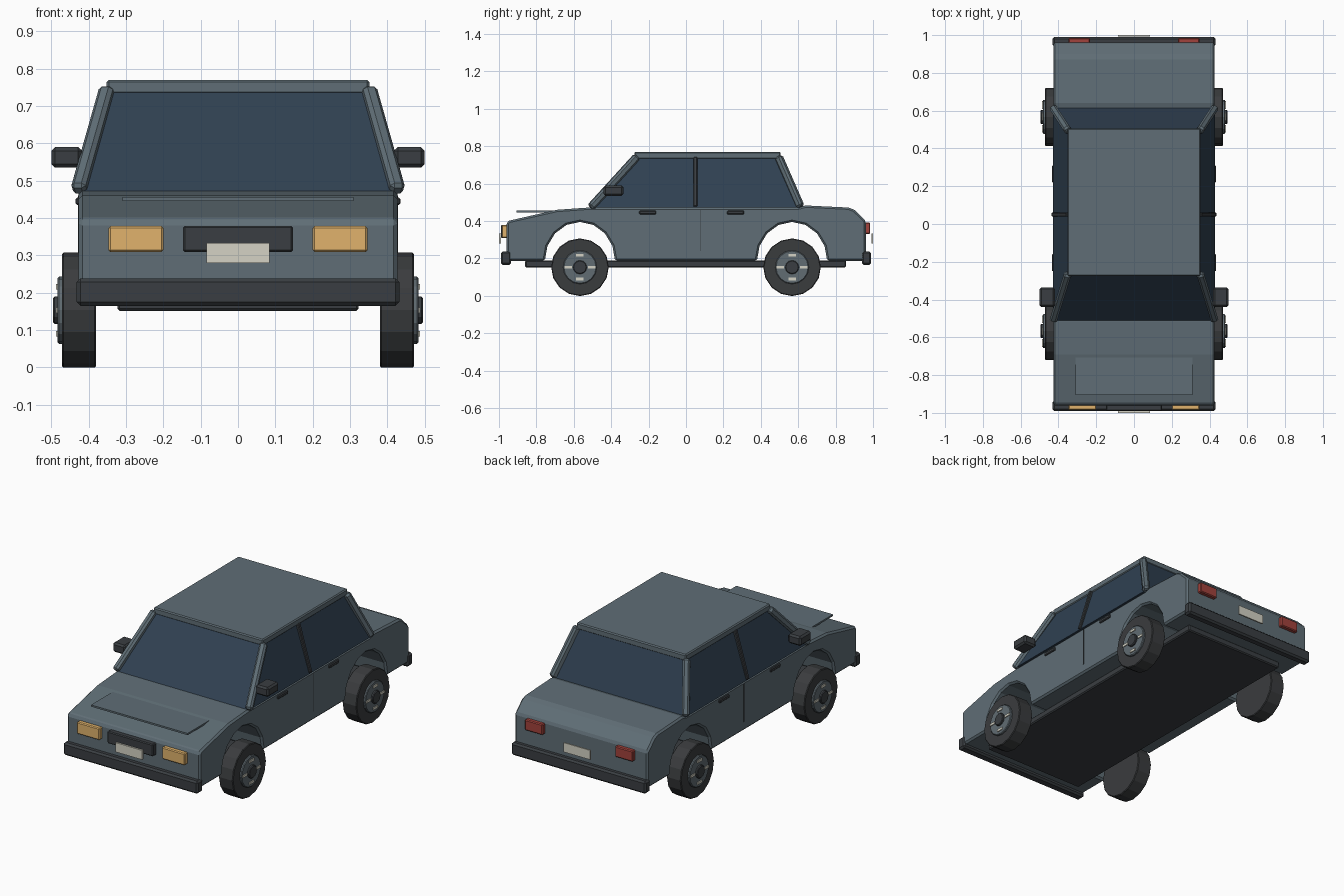
import bpy, bmesh, math
from mathutils import Vector

if "Cube" in bpy.data.objects:
    bpy.data.objects.remove(bpy.data.objects["Cube"])


def material(name, rgb):
    m = bpy.data.materials.new(name)
    m.diffuse_color = (*rgb, 1)
    m.use_nodes = True
    m.node_tree.nodes["Principled BSDF"].inputs["Base Color"].default_value = m.diffuse_color
    return m


PAINT = material("paint", (0.115, 0.155, 0.18))
TRIM = material("trim", (0.042, 0.048, 0.054))
GLASS = material("glass", (0.029, 0.052, 0.083))
RUBBER = material("rubber", (0.042, 0.045, 0.048))
STEEL = material("steel", (0.12, 0.15, 0.17))
AMBER = material("amber", (0.75, 0.45, 0.15))
RED = material("red", (0.36, 0.055, 0.045))
PALE = material("pale", (0.66, 0.65, 0.56))


def finish(name, bm, mat, bevel=0):
    bmesh.ops.recalc_face_normals(bm, faces=bm.faces)
    me = bpy.data.meshes.new(name)
    bm.to_mesh(me)
    bm.free()
    me.materials.append(mat)
    ob = bpy.data.objects.new(name, me)
    bpy.context.collection.objects.link(ob)
    if bevel:
        b = ob.modifiers.new("bevel", 'BEVEL')
        b.width, b.segments, b.limit_method = bevel, 1, 'ANGLE'
        b.angle_limit = math.radians(40)
    return ob


def box(name, x, y, z, mat, bevel=0):
    """Box given by its (min, max) range on each axis."""
    bm = bmesh.new()
    bmesh.ops.create_cube(bm, size=1)
    for v in bm.verts:
        v.co = [r[0] + (c + 0.5) * (r[1] - r[0]) for r, c in zip((x, y, z), v.co)]
    return finish(name, bm, mat, bevel)


def pair(name, x, y, z, mat, bevel=0):
    """The same box on the left and right sides."""
    box(name + "_right", x, y, z, mat, bevel)
    box(name + "_left", (-x[1], -x[0]), y, z, mat, bevel)


def beam(name, a, b, width, mat, bevel=0):
    """Square bar between two points."""
    a, b = Vector(a), Vector(b)
    bm = bmesh.new()
    bmesh.ops.create_cube(bm, size=1)
    bmesh.ops.scale(bm, vec=(width, width, (b - a).length), verts=bm.verts)
    ob = finish(name, bm, mat, bevel)
    ob.location = (a + b) / 2
    ob.rotation_euler = (b - a).to_track_quat('Z', 'Y').to_euler()
    return ob


def disc(name, x0, x1, y, z, radius, sides, mat, bevel=0):
    """Cylinder lying along x."""
    bm = bmesh.new()
    bmesh.ops.create_cone(bm, cap_ends=True, segments=sides, radius1=radius,
                          radius2=radius, depth=abs(x1 - x0))
    ob = finish(name, bm, mat, bevel)
    ob.rotation_euler = (0, math.pi / 2, 0)
    ob.location = ((x0 + x1) / 2, y, z)
    return ob


AXLE, BASE, HUB_Z = 0.567, 0.187, 0.153

# Body: side profile with wheel arches, extruded across the car
profile = [(-0.96, BASE), (-0.96, 0.39), (-0.945, 0.402), (-0.69, 0.46), (-0.52, 0.472),
           (0.60, 0.472), (0.64, 0.483), (0.87, 0.472), (0.90, 0.46), (0.962, 0.40),
           (0.962, BASE)]
for cy in (AXLE, -AXLE):
    for i in range(9):
        t = math.pi * i / 8
        profile.append((cy + 0.188 * math.cos(t), BASE + 0.208 * math.sin(t)))
bm = bmesh.new()
face = bm.faces.new([bm.verts.new((-0.427, y, z)) for y, z in profile])
ext = bmesh.ops.extrude_face_region(bm, geom=[face])
bmesh.ops.translate(bm, vec=(0.854, 0, 0),
                    verts=[g for g in ext["geom"] if isinstance(g, bmesh.types.BMVert)])
finish("body", bm, PAINT, 0.01)
box("floor_pan", (-0.323, 0.323), (-0.86, 0.855), (0.151, 0.19), TRIM, 0.006)

# Cabin glass: tapered block
bm = bmesh.new()
bmesh.ops.create_cube(bm, size=2)
for v in bm.verts:
    top = v.co.z > 0
    back = v.co.y > 0
    v.co = (math.copysign(0.345 if top else 0.43, v.co.x),
            (0.50 if back else -0.27) if top else (0.615 if back else -0.51),
            0.74 if top else 0.472)
finish("cabin_glass", bm, GLASS)

# Roof and pillars
box("roof", (-0.352, 0.352), (-0.275, 0.505), (0.732, 0.77), PAINT, 0.006)
for side, s in (("right", 1), ("left", -1)):
    beam("front_pillar_" + side, (s * 0.427, -0.51, 0.473), (s * 0.35, -0.262, 0.745),
         0.04, PAINT, 0.01)
    beam("rear_pillar_" + side, (s * 0.427, 0.613, 0.475), (s * 0.35, 0.495, 0.745),
         0.04, PAINT, 0.01)
    beam("middle_pillar_" + side, (s * 0.427, 0.05, 0.476), (s * 0.349, 0.05, 0.74),
         0.022, TRIM, 0.004)

# Hood panel
box("hood_panel", (-0.31, 0.31), (-0.905, -0.70), (0.446, 0.456), PAINT)

# Doors and mirrors
pair("front_handle", (0.42, 0.435), (-0.25, -0.16), (0.435, 0.455), TRIM, 0.004)
pair("rear_handle", (0.42, 0.435), (0.22, 0.31), (0.435, 0.455), TRIM, 0.004)
pair("door_seam", (0.42, 0.429), (0.077, 0.081), (0.24, 0.46), TRIM)
pair("mirror", (0.418, 0.50), (-0.44, -0.335), (0.535, 0.59), TRIM, 0.01)

# Bumpers
box("front_bumper", (-0.432, 0.432), (-0.99, -0.935), (0.165, 0.238), TRIM, 0.01)
box("rear_bumper", (-0.432, 0.432), (0.94, 0.99), (0.165, 0.238), TRIM, 0.01)

# Lights, grille and plates
pair("headlight", (0.20, 0.347), (-0.985, -0.95), (0.309, 0.378), AMBER, 0.005)
pair("tail_light", (0.232, 0.347), (0.955, 0.985), (0.33, 0.392), RED, 0.005)
box("grille", (-0.147, 0.147), (-0.99, -0.95), (0.309, 0.379), TRIM, 0.005)
box("front_plate", (-0.085, 0.085), (-1.0, -0.988), (0.279, 0.333), PALE)
box("rear_plate", (-0.085, 0.085), (0.992, 1.0), (0.279, 0.333), PALE)

# Wheels: tire, rim, hub cap and four light tabs
for end, y in (("front", -AXLE), ("rear", AXLE)):
    for side, s in (("right", 1), ("left", -1)):
        tag = "_" + end + "_" + side
        disc("tire" + tag, s * 0.38, s * 0.471, y, HUB_Z, 0.154, 16, RUBBER, 0.004)
        disc("rim" + tag, s * 0.46, s * 0.483, y, HUB_Z, 0.09, 16, STEEL, 0.004)
        disc("hub_cap" + tag, s * 0.47, s * 0.495, y, HUB_Z, 0.037, 12, TRIM, 0.004)
        for i, (dy, dz) in enumerate(((0.063, 0), (-0.063, 0), (0, 0.063), (0, -0.063))):
            box("wheel_tab%s_%d" % (tag, i), sorted((s * 0.475, s * 0.488)),
                (y + dy - 0.02, y + dy + 0.02),
                (HUB_Z + dz - 0.007, HUB_Z + dz + 0.007), PALE)
